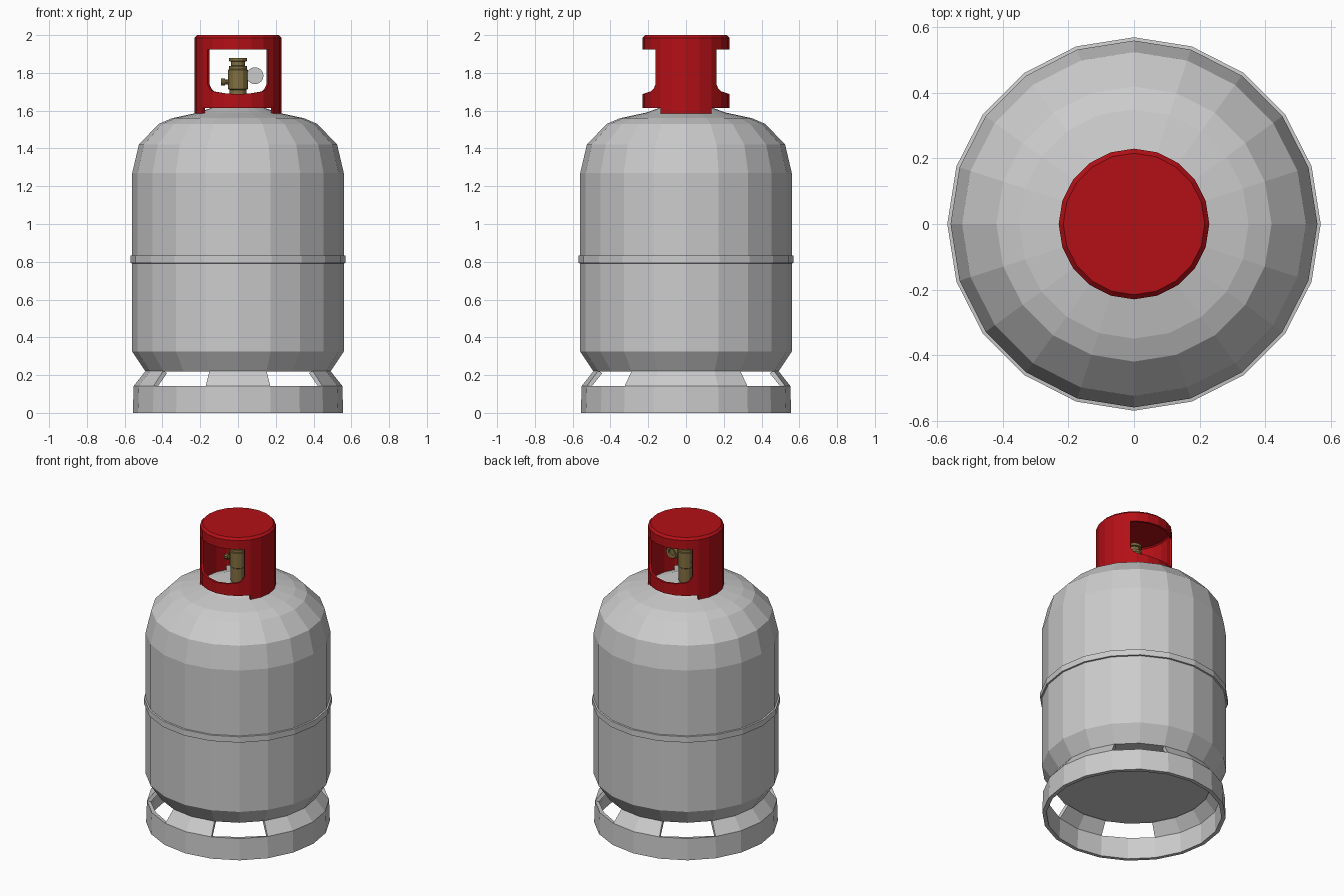
import bpy, bmesh
from math import sin, cos, pi, radians
from mathutils import Matrix

if "Cube" in bpy.data.objects:
    bpy.data.objects.remove(bpy.data.objects["Cube"])


def material(name, color):
    m = bpy.data.materials.new(name)
    m.diffuse_color = color
    m.use_nodes = True
    m.node_tree.nodes["Principled BSDF"].inputs["Base Color"].default_value = m.diffuse_color
    return m


RED = material("red_paint", (0.45, 0.005, 0.008, 1))
BRASS = material("brass", (0.22, 0.16, 0.05, 1))


def finish(name, bm, mat=None, thickness=0):
    loose = [v for v in bm.verts if not v.link_faces]
    bmesh.ops.delete(bm, geom=loose, context='VERTS')
    mesh = bpy.data.meshes.new(name)
    bm.to_mesh(mesh)
    bm.free()
    ob = bpy.data.objects.new(name, mesh)
    bpy.context.collection.objects.link(ob)
    if mat:
        mesh.materials.append(mat)
    if thickness:
        mod = ob.modifiers.new("wall", 'SOLIDIFY')
        mod.thickness = thickness
        mod.offset = -1
    return ob


def lathe(name, profile, sides=20, mat=None, caps=True, keep=None,
          thickness=0, matrix=None):
    """Revolve (radius, z) points, bottom to top; keep(i, row) can skip faces."""
    bm = bmesh.new()
    cols = [[bm.verts.new((r * cos(2 * pi * i / sides), r * sin(2 * pi * i / sides), z))
             for r, z in profile] for i in range(sides)]
    for i in range(sides):
        a, b = cols[i], cols[(i + 1) % sides]
        for j in range(len(profile) - 1):
            if keep is None or keep(i, j):
                bm.faces.new((a[j], b[j], b[j + 1], a[j + 1]))
    if caps:
        bm.faces.new([c[0] for c in reversed(cols)])
        bm.faces.new([c[-1] for c in cols])
    if matrix:
        bm.transform(matrix)
    return finish(name, bm, mat, thickness)


# Tank body and weld band
lathe("tank_body", [(0.49, 0.22), (0.56, 0.325), (0.56, 1.27), (0.525, 1.42),
                    (0.42, 1.53), (0.35, 1.56), (0.21, 1.59), (0.14, 1.615)])
lathe("weld_band", [(0.55, 0.79), (0.57, 0.793), (0.57, 0.832), (0.55, 0.835)], caps=False)

# Foot ring with four diagonal openings under the tank
HOLES = {2, 3, 6, 7, 12, 13, 16, 17}
lathe("foot_ring", [(0.557, 0), (0.552, 0.143), (0.487, 0.225)], caps=False,
      keep=lambda i, j: not (j == 1 and i in HOLES), thickness=0.025)


# Red collar: windows at front and back, two legs at the sides
LIP = {0: 1.74, 18: 1.74, 36: 1.74, 45: 1.74, 49: 1.715, 54: 1.702, 72: 1.692, 90: 1.687}


def collar():
    quarter = sorted(LIP)
    half = quarter + [180 - a for a in reversed(quarter[:-1])]
    angles = half + [180 + a for a in half[1:-1]]
    bm = bmesh.new()
    cols, folded = [], []
    for a in angles:
        f = min(a % 180, 180 - a % 180)
        folded.append(f)
        k = cos(radians(9)) / cos(radians(a % 18 - 9))
        rows = [(0.23, 1.585), (0.23, 1.615), (0.23, LIP[f]), (0.23, 1.925),
                (0.23, 1.985), (0.216, 2.0)]
        cols.append([bm.verts.new((r * k * cos(radians(a)), r * k * sin(radians(a)), z))
                     for r, z in rows])
    n = len(angles)
    for i in range(n):
        a, b = cols[i], cols[(i + 1) % n]
        far = max(folded[i], folded[(i + 1) % n])
        for j in range(5):
            if (j == 0 and far > 36) or (j == 2 and far > 45):
                continue
            bm.faces.new((a[j], b[j], b[j + 1], a[j + 1]))
    bm.faces.new([c[-1] for c in cols])
    return finish("collar", bm, RED, 0.014)


collar()

# Brass valve stem with stepped head
lathe("valve_body", [(0.045, 1.60), (0.045, 1.71), (0.052, 1.715), (0.052, 1.815),
                     (0.048, 1.82), (0.048, 1.836), (0.036, 1.838), (0.036, 1.86),
                     (0.048, 1.862), (0.048, 1.878)], 12, BRASS)


def along(axis, x, y, z):
    rot = {'-X': Matrix.Rotation(-pi / 2, 4, 'Y'), 'X': Matrix.Rotation(pi / 2, 4, 'Y'),
           '-Y': Matrix.Rotation(pi / 2, 4, 'X')}[axis]
    return Matrix.Translation((x, y, z)) @ rot


# Side outlet, link and round plug
lathe("valve_outlet", [(0.013, 0.04), (0.013, 0.068), (0.019, 0.069), (0.019, 0.09)],
      10, BRASS, matrix=along('-X', 0, 0, 1.752))
lathe("plug_link", [(0.012, 0.03), (0.012, 0.06)], 8, BRASS,
      matrix=along('X', 0, 0.012, 1.785))
lathe("plug_face", [(0.045, 0), (0.045, 0.005)], 16, matrix=along('-Y', 0.09, 0, 1.785))
lathe("plug_back", [(0.022, -0.008), (0.022, -0.026), (0.036, -0.03), (0.043, -0.02),
                    (0.043, 0)], 16, BRASS, caps=False, matrix=along('-Y', 0.09, 0, 1.785))
lathe("plug_core", [(0.024, -0.01), (0.024, -0.001)], 16, BRASS,
      matrix=along('-Y', 0.09, 0, 1.785))
